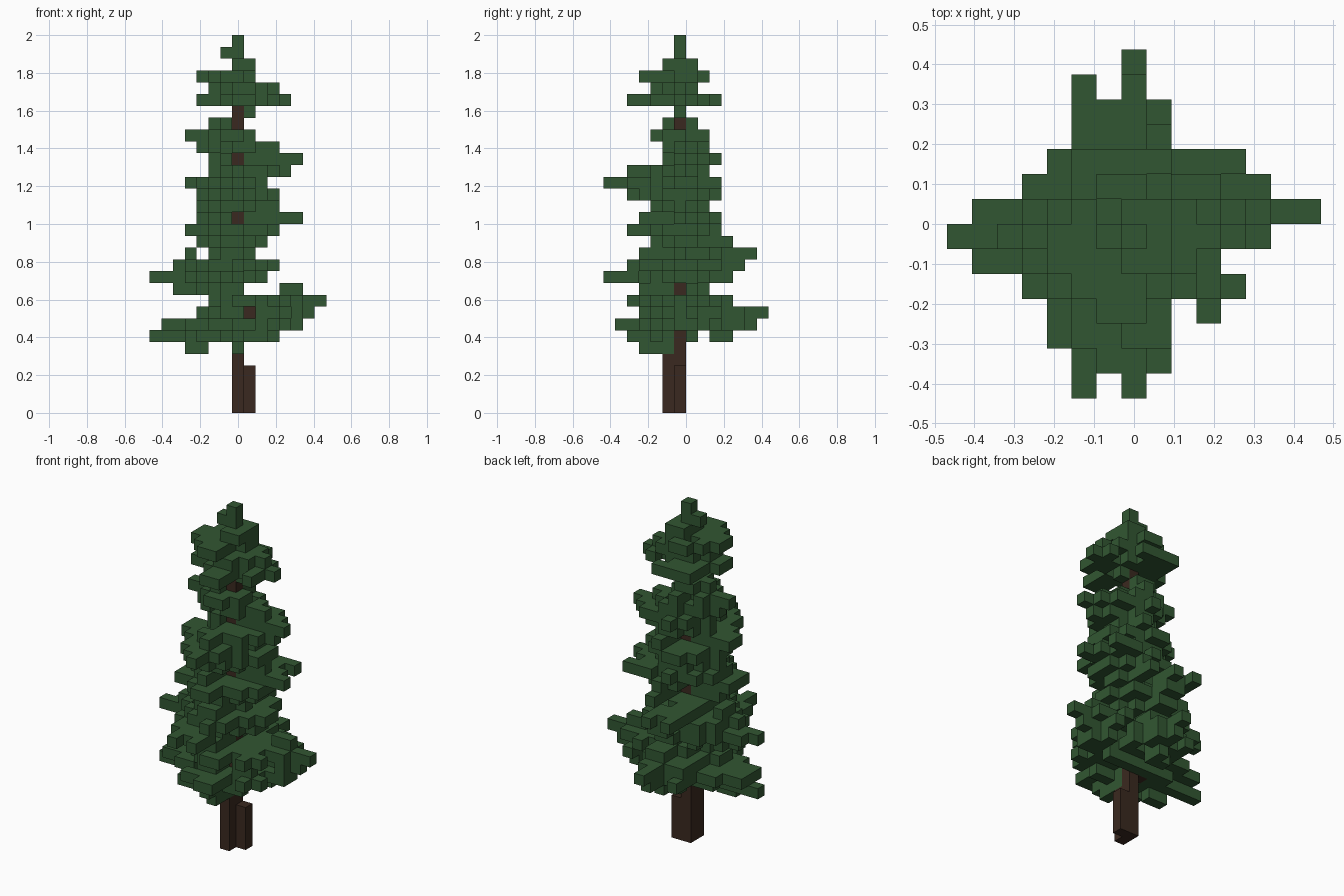
import bpy
import bmesh
import random

random.seed(5)
SIZE = 0.0625  # edge of one block
cube = bpy.data.objects.get("Cube")
if cube:
    bpy.data.objects.remove(cube, do_unlink=True)


def make_material(name, colour):
    mat = bpy.data.materials.new(name)
    mat.use_nodes = True
    mat.diffuse_color = colour
    bsdf = next(n for n in mat.node_tree.nodes if n.type == 'BSDF_PRINCIPLED')
    bsdf.inputs["Base Color"].default_value = colour
    return mat


def neighbours(cell):
    for axis in range(3):
        for step in (-1, 1):
            other = list(cell)
            other[axis] += step
            yield axis, step, tuple(other)


def build_blocks(name, cells, hidden_by, mat):
    """Turn a set of grid cells into one skin of square faces."""
    bm = bmesh.new()
    corners = {}

    def corner(point):
        if point not in corners:
            i, j, k = point
            corners[point] = bm.verts.new(((i - 0.5) * SIZE, j * SIZE, k * SIZE))
        return corners[point]

    for cell in sorted(cells):
        for axis, step, other in neighbours(cell):
            if other in cells or other in hidden_by:
                continue
            a, b = (axis + 1) % 3, (axis + 2) % 3
            loop = []
            for da, db in ((0, 0), (1, 0), (1, 1), (0, 1)):
                p = list(cell)
                p[axis] += step > 0
                p[a] += da
                p[b] += db
                loop.append(corner(tuple(p)))
            bm.faces.new(loop if step > 0 else loop[::-1])
    mesh = bpy.data.meshes.new(name)
    bm.to_mesh(mesh)
    bm.free()
    mesh.materials.append(mat)
    obj = bpy.data.objects.new(name, mesh)
    bpy.context.collection.objects.link(obj)
    return obj


# Trunk: a tall core with two short root columns and stubs of branches
trunk = {(0, -1, k) for k in range(25 + 1)}
trunk |= {(0, -2, k) for k in range(5)}
trunk |= {(1, -1, k) for k in range(4)}
trunk |= {(1, -1, 8), (1, -2, 8), (-1, -1, 6), (-1, -1, 7)}

# Branch reach per layer, from the lowest up: left, right, front, back
FIRST = 6
REACH = ["7341", "6556", "3637", "2744", "5032", "7264", "5345", "4036", "3224",
         "4343", "3533", "3322", "3343", "4263", "2442", "2513", "3312", "4122",
         "2011", "0100", "3443", "2321", "3132", "0111", "1000", "0000"]
# Overall spread in plan: front and back limits of each column, left to right
FRONT = [-1, -2, -2, -3, -5, -7, -6, -7, -6, -3, -4, -3, -1, 0, 0]
BACK = [-1, 0, 0, 1, 2, 5, 4, 6, 4, 2, 2, 2, 1, 0, 0]

FRONT_SHIFT = {11: -2, 16: -1, 21: -1, 24: -1}
BACK_SHIFT = {13: -2, 14: 1, 19: 1}
RIGHT_SHIFT = {6: 1, 8: 1, 9: 1}


def bare(i, j, k):
    """Gaps in the needles where trunk or sky shows."""
    front_right = i > 0 and j < -1
    back_left = i <= 0 and j >= 0
    return ((i == 0 and j < -1 and k in (16, 21, 24, 25))
            or (i > 0 and j == -1 and k in (6, 10, 24))
            or (front_right and k in (10, 16, 21))
            or (front_right and i - j > 3 and k in (11, 17, 22))
            or (back_left and k in (14, 19))
            or (back_left and j - i > 1 and k in (15, 20))
            or (i == 1 and j < -2 and k == 8)
            or (i == -3 and k == 13) or (j == 1 and k == 6)
            or (i == 4 and j == -2))


def diagonal(i, j, k):
    """A stepped branch from the trunk out to a corner tip."""
    cells = {(i, j, k)}
    dx, dy = i, j + 1
    while dx or dy:
        if abs(dx) >= abs(dy):
            dx -= 1 if dx > 0 else -1
        else:
            dy -= 1 if dy > 0 else -1
        cells.add((dx, dy - 1, k))
    return cells


needles = set()
for k, row in enumerate(REACH, FIRST):
    left, right, front, back = map(int, row)
    arms = {(-n, -1, k) for n in range(left + 1)}
    arms |= {(n, -1 + RIGHT_SHIFT.get(k, 0), k) for n in range(right + 1)}
    arms |= {(FRONT_SHIFT.get(k, 0), -1 - n, k) for n in range(front + 1)}
    arms |= {(BACK_SHIFT.get(k, 0), -1 + n, k) for n in range(back + 1)}
    # Ragged diamond of twigs between the four arms
    for i in range(-left, right + 1):
        for j in range(-1 - front, back):
            u = abs(i) / ((left if i < 0 else right) + 1)
            v = abs(j + 1) / ((front if j < -1 else back) + 1)
            inside = FRONT[i + 7] <= j <= BACK[i + 7]
            if inside and u + v < 1.02 and random.random() < 0.73:
                arms.add((i, j, k))
    needles |= {c for c in arms if not bare(*c)}

# Corner branches
for tip in ((4, 2, 16), (-4, -3, 15), (-3, -5, 11), (-2, 2, 26), (5, 1, 9), (-6, -2, 7)):
    needles |= {c for c in diagonal(*tip) if not bare(*c)}

# Drooping and upturned tips
needles |= {(-4, -2, 5), (-3, -2, 5), (0, -2, 5), (0, -3, 5), (0, -4, 5)}
needles |= {(4, 0, 10), (5, 0, 10), (-1, 2, 6), (0, 2, 6), (0, 3, 6), (1, -1, 13)}
needles |= {(3, -4, 7), (3, -3, 7), (4, -3, 7), (2, -2, 7), (2, -3, 7), (3, -2, 7)}
needles -= trunk

# Drop blocks that touch nothing
solid = needles | trunk
needles = {c for c in needles if any(o in solid for _, _, o in neighbours(c))}

bark = make_material("dark_brown_bark", (0.042, 0.022, 0.014, 1))
green = make_material("dark_green_needles", (0.031, 0.094, 0.032, 1))
build_blocks("trunk", trunk, needles, bark)
build_blocks("needle_foliage", needles, trunk, green)
